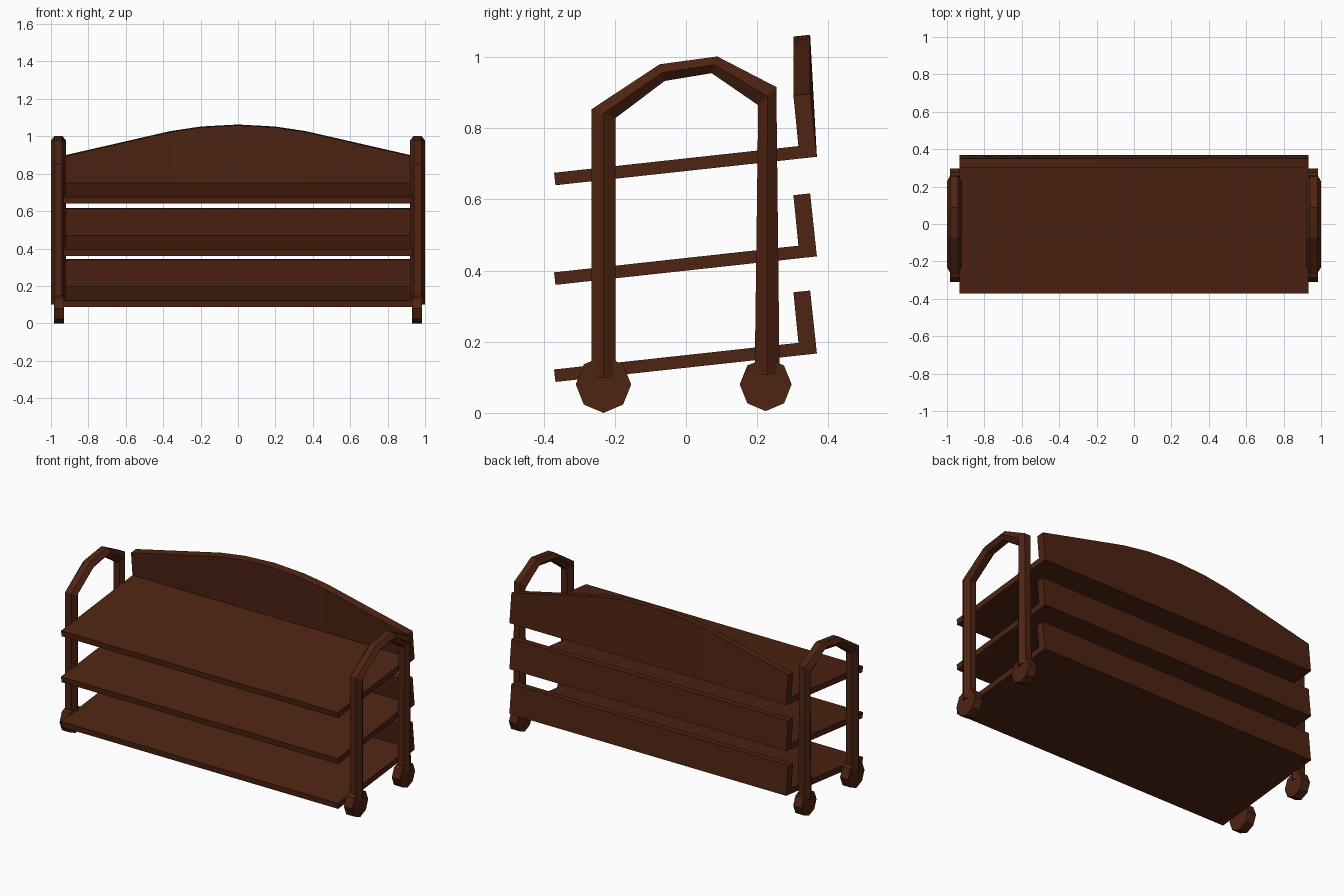
import bpy, bmesh, math

if "Cube" in bpy.data.objects:
    bpy.data.objects.remove(bpy.data.objects["Cube"])

wood = bpy.data.materials.new("dark_wood")
wood.diffuse_color = (0.075, 0.017, 0.006, 1)
wood.use_nodes = True
wood.node_tree.nodes["Principled BSDF"].inputs["Base Color"].default_value = wood.diffuse_color


def loft(name, rings):
    """Skin matching rings of points and cap both ends."""
    bm = bmesh.new()
    vs = [[bm.verts.new(p) for p in r] for r in rings]
    n = len(rings[0])
    for a, b in zip(vs, vs[1:]):
        for i in range(n):
            j = (i + 1) % n
            bm.faces.new((a[i], a[j], b[j], b[i]))
    bm.faces.new(vs[0])
    bm.faces.new(vs[-1])
    bmesh.ops.recalc_face_normals(bm, faces=bm.faces)
    me = bpy.data.meshes.new(name)
    bm.to_mesh(me)
    bm.free()
    me.materials.append(wood)
    ob = bpy.data.objects.new(name, me)
    bpy.context.collection.objects.link(ob)
    return ob


# Tilted L-shaped shelves; the top one has an arched backboard
def shelf(name, z, stations):
    rings = []
    for x, top in stations:
        rings.append([(x, -0.367, z), (x, 0.368, z + 0.08), (x, 0.349, z + top),
                      (x, 0.302, z + top - 0.005), (x, 0.316, z + 0.11),
                      (x, -0.371, z + 0.035)])
    loft(name, rings)


W = 0.932
shelf("lower_shelf", 0.087, [(-W, 0.257), (W, 0.257)])
shelf("middle_shelf", 0.36, [(-W, 0.257), (W, 0.257)])
half = [(W, 0.257), (0.36, 0.388), (0.20, 0.412)]
arch = [(-x, t) for x, t in half] + [(0, 0.423)] + half[::-1]
shelf("top_shelf", 0.64, arch)

# Hexagonal-section hoop frames: outer and inner outline points (y, z)
outer = [(-0.265, 0.10), (-0.265, 0.854), (-0.074, 0.98),
         (0.088, 1.002), (0.254, 0.916), (0.263, 0.11)]
inner = [(-0.198, 0.10), (-0.198, 0.829), (-0.06, 0.933),
         (0.072, 0.955), (0.203, 0.865), (0.193, 0.105)]

for side, s in (("left", -1), ("right", 1)):
    c = 0.96 * s
    rings = []
    for (oy, oz), (iy, iz) in zip(outer, inner):
        my, mz = (oy + iy) / 2, (oz + iz) / 2
        rings.append([(c - 0.02, oy, oz), (c + 0.02, oy, oz), (c + 0.04, my, mz),
                      (c + 0.02, iy, iz), (c - 0.02, iy, iz), (c - 0.04, my, mz)])
    loft(side + "_hoop_frame", rings)

    # Eight-sided wheels
    for end, y, r in (("front", -0.232, 0.078), ("back", 0.224, 0.073)):
        loft(f"{side}_{end}_wheel",
             [[(x * s, y + r * math.cos(k * math.pi / 4),
                0.08 + (r + 0.002) * math.sin(k * math.pi / 4)) for k in range(8)]
              for x in (0.93, 0.985)])
